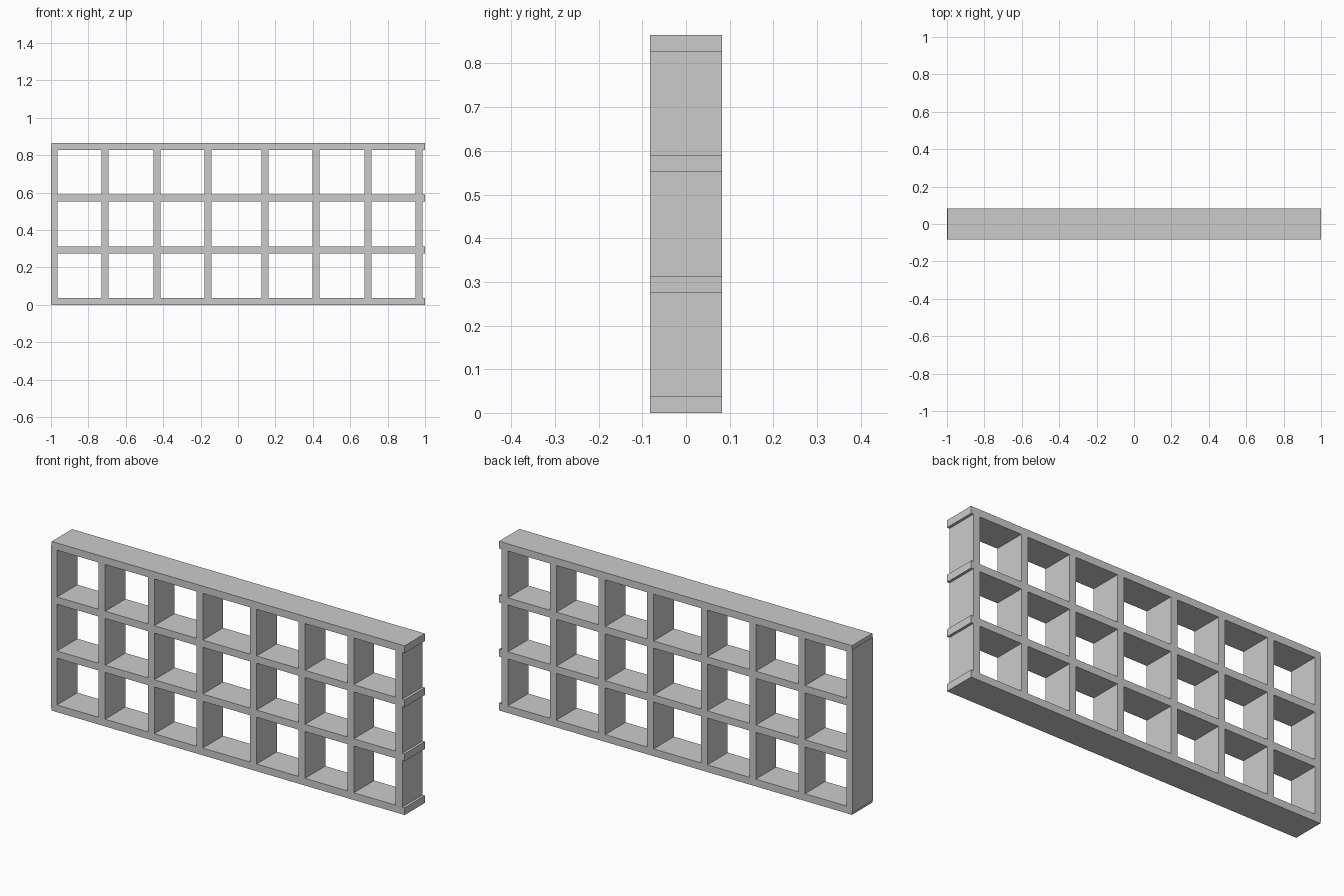
import bpy
import bmesh
from mathutils import Matrix

if "Cube" in bpy.data.objects:
    bpy.data.objects.remove(bpy.data.objects["Cube"])

DEPTH = 0.164
T = 0.037          # board thickness


def box(name, x0, x1, z0, z1):
    bm = bmesh.new()
    size = Matrix.Diagonal((x1 - x0, DEPTH, z1 - z0, 1))
    bmesh.ops.create_cube(bm, size=1, matrix=size)
    mesh = bpy.data.meshes.new(name)
    bm.to_mesh(mesh)
    bm.free()
    obj = bpy.data.objects.new(name, mesh)
    obj.location = ((x0 + x1) / 2, 0, (z0 + z1) / 2)
    bpy.context.collection.objects.link(obj)
    return obj


# horizontal shelves, ending slightly past the right upright
for i in range(4):
    z = i * 0.276
    box(f"shelf_{i + 1}", -0.996, 1.0, z, z + T)

# full-height left side panel, slightly proud of the shelf ends
box("left_side_panel", -1.0, -0.966, 0.012, 0.846)

# upright dividers, the middle bay is a little wider
for i, x in enumerate((-0.712, -0.434, -0.160, 0.144, 0.418, 0.694, 0.968)):
    box(f"upright_{i + 1}", x - T / 2, x + T / 2, 0.012, 0.846)
